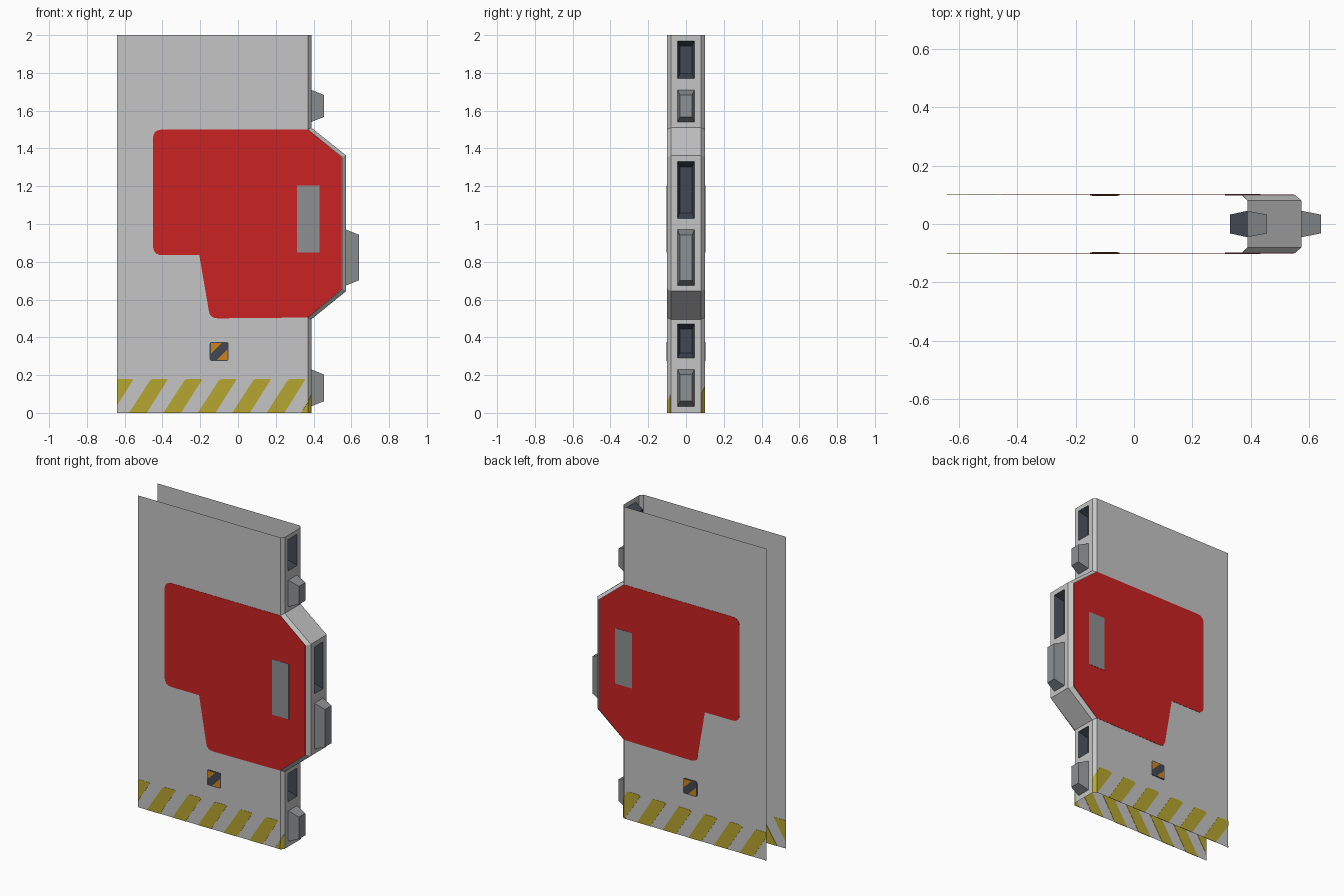
import bpy, bmesh

if "Cube" in bpy.data.objects:
    bpy.data.objects.remove(bpy.data.objects["Cube"])

def material(name, rgb):
    m = bpy.data.materials.new(name)
    m.diffuse_color = (*rgb, 1)
    m.use_nodes = True
    m.node_tree.nodes["Principled BSDF"].inputs["Base Color"].default_value = m.diffuse_color
    return m

GREY = material("pale grey", (0.56, 0.56, 0.56))
RED = material("red", (0.60, 0.016, 0.017))
STEEL = material("mid grey", (0.27, 0.28, 0.29))
DARK = material("dark slate", (0.055, 0.065, 0.085))
YELLOW = material("hazard yellow", (0.47, 0.38, 0.03))
ORANGE = material("orange", (0.62, 0.23, 0.01))

def finish(name, bm, mats, thickness=0):
    bmesh.ops.remove_doubles(bm, verts=bm.verts, dist=1e-5)
    bmesh.ops.recalc_face_normals(bm, faces=bm.faces)
    me = bpy.data.meshes.new(name)
    bm.to_mesh(me)
    bm.free()
    for m in mats:
        me.materials.append(m)
    ob = bpy.data.objects.new(name, me)
    bpy.context.collection.objects.link(ob)
    if thickness:
        s = ob.modifiers.new("thickness", 'SOLIDIFY')
        s.thickness = thickness
        s.offset = 0
    return ob

def face(bm, pts, mat=0):
    f = bm.faces.new([bm.verts.new(p) for p in pts])
    f.material_index = mat
    return f

def rounded(points):
    """Outline from (x, z, radius) corners."""
    out, n = [], len(points)
    for i, (x, z, r) in enumerate(points):
        if not r:
            out.append((x, z))
            continue
        ends = []
        for j in (i - 1, (i + 1) % n):
            dx, dz = points[j][0] - x, points[j][1] - z
            d = (dx * dx + dz * dz) ** 0.5
            ends.append((x + dx * r / d, z + dz * r / d))
        (ax, az), (bx, bz) = ends
        for k in range(6):
            t = k / 5
            a, b, c = (1 - t) ** 2, 2 * t * (1 - t), t * t
            out.append((a * ax + b * x + c * bx, a * az + b * z + c * bz))
    return out

def plate(name, outlines, y, mat, thickness):
    bm = bmesh.new()
    for o in outlines:
        face(bm, [(x, y, z) for x, z in o])
    bmesh.ops.triangulate(bm, faces=bm.faces)
    return finish(name, bm, [mat], thickness)

# Door shell: two open sheets, bevels and an edge band with sockets
LEFT, Y0, Y1, YS, YT = -0.64, 0.10, 0.08, 0.045, 0.032
side = [(0.37, 0), (0.37, 0.505), (0.55, 0.655), (0.55, 1.355), (0.37, 1.5), (0.37, 2)]
edge = [(0.388, 0), (0.388, 0.495), (0.573, 0.645), (0.573, 1.362), (0.388, 1.51), (0.388, 2)]
sockets = [(0.29, 0.47), (1.03, 1.33), (1.77, 1.97)]
pegs = [(0.035, 0.23), (0.675, 0.97), (1.54, 1.71)]

bm = bmesh.new()
for s in (-1, 1):
    face(bm, [(LEFT, s * Y0, 0)] + [(x, s * Y0, z) for x, z in side] + [(LEFT, s * Y0, 2)])
    for (a, b), (c, d) in zip(zip(side, side[1:]), zip(edge, edge[1:])):
        face(bm, [(a[0], s * Y0, a[1]), (b[0], s * Y0, b[1]),
                  (d[0], s * Y1, d[1]), (c[0], s * Y1, c[1])])
cuts = [-Y1, -YS, YS, Y1]
for (xa, za), (xb, zb) in zip(edge, edge[1:]):
    inside = [k for k in sockets if xa == xb and za < k[0] and k[1] < zb]
    zs = [za] + [z for k in inside for z in k] + [zb]
    for i, (z0, z1) in enumerate(zip(zs, zs[1:])):
        x0, x1 = (xa, xa) if inside else (xa, xb)
        for j, (y0, y1) in enumerate(zip(cuts, cuts[1:])):
            if i == 1 and j == 1:
                continue
            face(bm, [(x0, y0, z0), (x0, y1, z0), (x1, y1, z1), (x1, y0, z1)])
bmesh.ops.triangulate(bm, faces=[f for f in bm.faces if len(f.verts) > 4])
finish("door_shell", bm, [GREY])

# Tapered sockets (open at the front) and tapered pegs (open at the root)
def tapered(name, z0, z1, x, depth, mat):
    bm = bmesh.new()
    i = 0.027
    base = [(x, -YS, z0), (x, YS, z0), (x, YS, z1), (x, -YS, z1)]
    x += depth
    tip = [(x, -YT, z0 + i), (x, YT, z0 + i), (x, YT, z1 - i), (x, -YT, z1 - i)]
    face(bm, tip)
    for k in range(4):
        n = (k + 1) % 4
        face(bm, [base[k], base[n], tip[n], tip[k]])
    bmesh.ops.remove_doubles(bm, verts=bm.verts, dist=1e-5)
    bmesh.ops.recalc_face_normals(bm, faces=bm.faces)
    return finish(name, bm, [mat])

for pos, sock, peg, x in zip(("lower", "middle", "upper"), sockets, pegs, (0.388, 0.573, 0.388)):
    ob = tapered(pos + "_socket", *sock, x, -0.06, DARK)
    ob.data.flip_normals()
    tapered(pos + "_locking_peg", *peg, x, 0.067, STEEL)

# Hazard stripes, the last one wrapping over the bevel
def stripes(name, s, first):
    bm = bmesh.new()
    w, lean = 0.047, 0.11 * -s
    for k in range(8):
        c = first + 0.182 * k
        face(bm, [(c - w, 0, 0), (c + w, 0, 0), (c + w + lean, 0, 0.175),
                  (c + lean + w * 0.9, 0, 0.18), (c + lean - w * 0.7, 0, 0.18),
                  (c + lean - w, 0, 0.17)])
    for x, n, clear in ((LEFT, -1, True), (0.395, 1, True), (0.37, 1, False)):
        bmesh.ops.bisect_plane(bm, geom=bm.verts[:] + bm.edges[:] + bm.faces[:],
                               plane_co=(x, 0, 0), plane_no=(n, 0, 0), clear_outer=clear)
    for v in bm.verts:
        over = max(0, v.co.x - 0.37) * 0.7
        v.co.x = min(v.co.x, 0.37) + over
        v.co.y = s * (Y0 - over)
    finish(name, bm, [YELLOW], 0.003)

stripes("front_hazard_stripes", -1, -0.712)
stripes("back_hazard_stripes", 1, -0.68)

# Painted panel, handle plate and warning badge on both sides
r = 0.05
panel = rounded([(-0.45, 1.5, r), (-0.45, 0.835, r), (-0.155, 0.835, r), (-0.155, 0.5, r),
                 (0.37, 0.505, 0), (0.548, 0.655, 0), (0.548, 1.355, 0), (0.37, 1.5, 0)])
handle = [(0.312, 0.85), (0.432, 0.85), (0.432, 1.205), (0.312, 1.205)]
cx, cz, h = -0.10, 0.325, 0.05
badge = rounded([(cx - h, cz - h, 0.012), (cx + h, cz - h, 0.012),
                 (cx + h, cz + h, 0.012), (cx - h, cz + h, 0.012)])
for label, s in (("front", -1), ("back", 1)):
    y = s * Y0
    plate(label + "_red_panel", [panel], y, RED, 0.003)
    plate(label + "_handle_plate", [handle], y, STEEL, 0.006)
    plate(label + "_warning_badge", [badge], y, DARK, 0.004)
    corners = []
    for d in (1, -1):
        a, b = 0.044 * d, 0.012 * d
        corners.append([(cx + s * a, cz + a), (cx - s * b, cz + a), (cx + s * a, cz - b)])
    plate(label + "_badge_corners", corners, y, ORANGE, 0.007)
